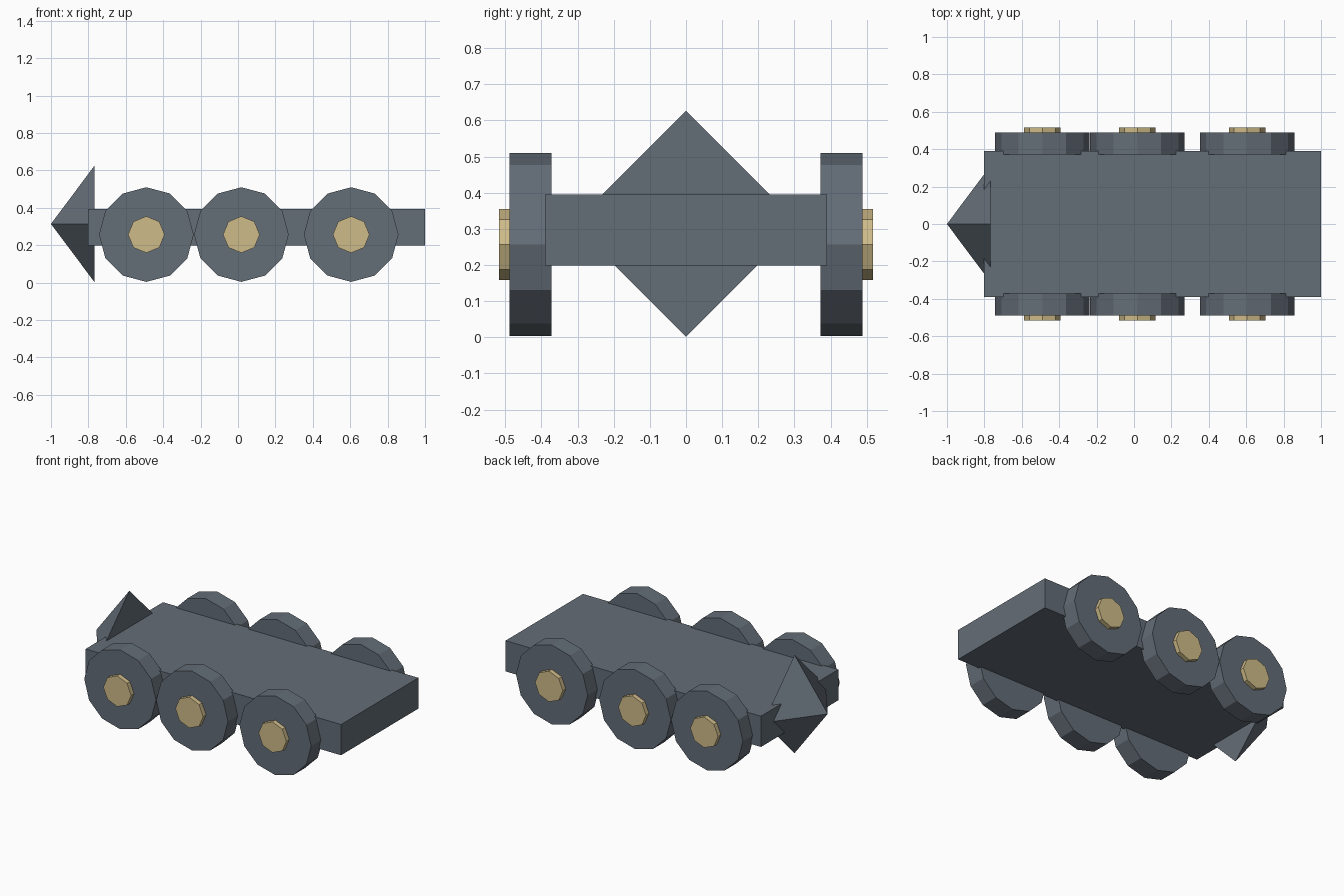
import bpy, math

if "Cube" in bpy.data.objects:
    bpy.data.objects.remove(bpy.data.objects["Cube"])

def material(name, rgb):
    m = bpy.data.materials.new(name)
    m.diffuse_color = (*rgb, 1)
    m.use_nodes = True
    m.node_tree.nodes["Principled BSDF"].inputs["Base Color"].default_value = m.diffuse_color
    return m

slate = material("slate grey", (0.127, 0.153, 0.184))
gold = material("pale gold", (0.62, 0.50, 0.25))

def finish(name, mat):
    ob = bpy.context.object
    ob.name = name
    ob.data.materials.append(mat)
    return ob

def disc(name, mat, sides, radius, x, y0, y1):
    # flat-sided cylinder lying along y, with vertices on the axes
    bpy.ops.mesh.primitive_cylinder_add(
        vertices=sides, radius=radius, depth=abs(y1 - y0),
        location=(x, (y0 + y1) / 2, 0.257), rotation=(math.pi / 2, 0, 0))
    finish(name, mat)

# flat chassis slab
bpy.ops.mesh.primitive_cube_add(size=1, location=(0.099, 0, 0.297))
chassis = finish("chassis", slate)
chassis.scale = (1.802, 0.78, 0.196)

# four-sided pointed nose
bpy.ops.mesh.primitive_cone_add(
    vertices=4, radius1=0.313, radius2=0, depth=0.234,
    location=(-0.883, 0, 0.314), rotation=(0, -math.pi / 2, 0))
finish("nose_spike", slate)

# three wheels with hubcaps on each side
for side, label in ((-1, "front"), (1, "back")):
    for i, x in enumerate((-0.49, 0.018, 0.605)):
        disc(f"wheel_{label}_{i + 1}", slate, 12, 0.253, x, side * 0.372, side * 0.488)
        disc(f"hubcap_{label}_{i + 1}", gold, 8, 0.098, x, side * 0.44, side * 0.517)
